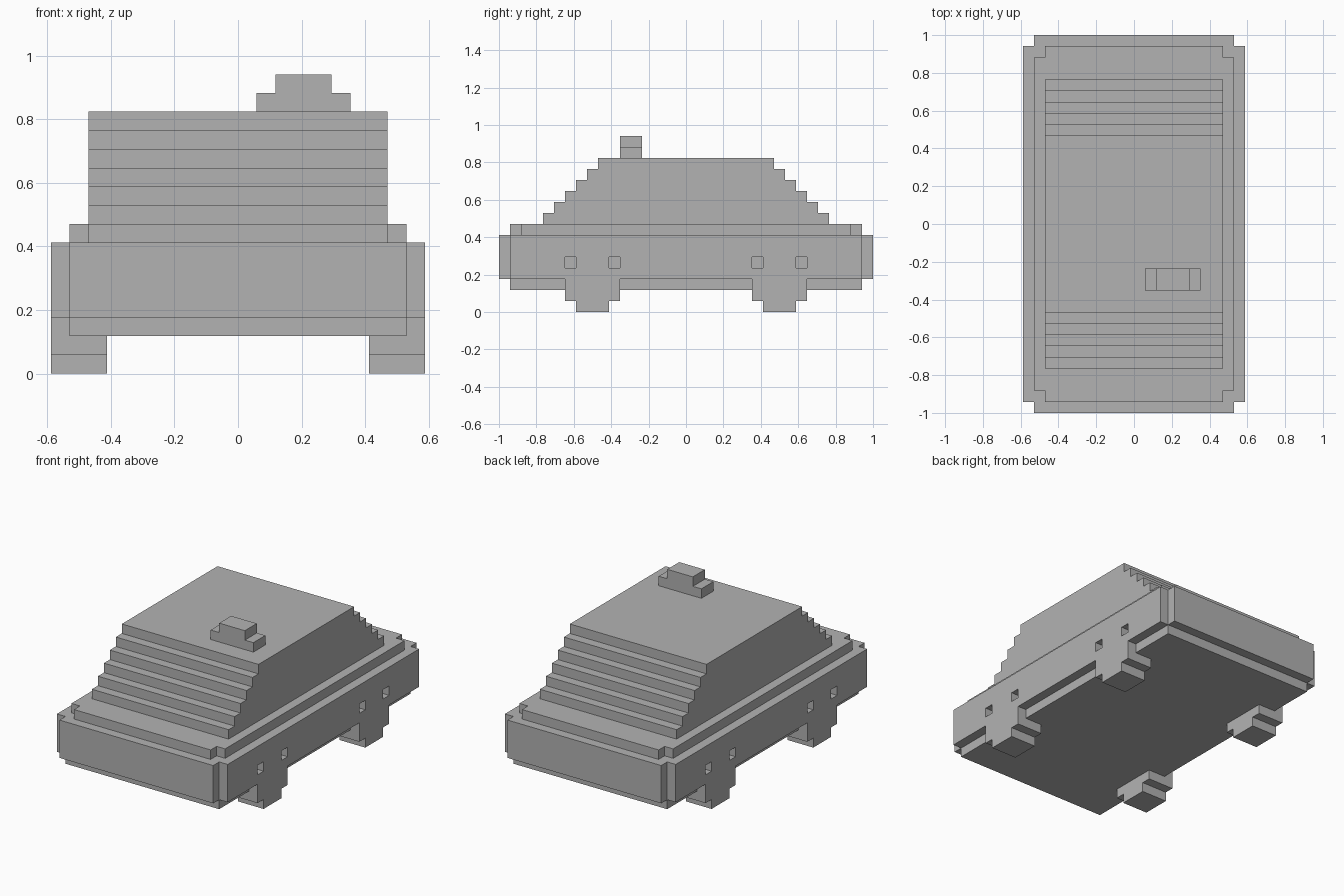
import bpy
import bmesh
from mathutils import Vector

U = 1 / 17  # one block of the blocky grid

cube = bpy.data.objects.get("Cube")
if cube:
    bpy.data.objects.remove(cube, do_unlink=True)

GREY = (0.448, 0.448, 0.448, 1)
mat = bpy.data.materials.new("plain_grey")
mat.use_nodes = True
mat.diffuse_color = GREY
mat.node_tree.nodes["Principled BSDF"].inputs["Base Color"].default_value = GREY


def prism(name, outline, axis, lo, hi):
    """Extrude a flat outline along an axis, all in blocks."""
    place = {"x": lambda a, b: (lo, a, b), "z": lambda a, b: (a, b, lo)}[axis]
    step = Vector((1, 0, 0)) if axis == "x" else Vector((0, 0, 1))
    bm = bmesh.new()
    face = bm.faces.new([bm.verts.new(Vector(place(a, b)) * U) for a, b in outline])
    new = bmesh.ops.extrude_face_region(bm, geom=[face])["geom"]
    bmesh.ops.translate(bm, vec=step * (hi - lo) * U,
                        verts=[v for v in new if isinstance(v, bmesh.types.BMVert)])
    bmesh.ops.recalc_face_normals(bm, faces=bm.faces)
    mesh = bpy.data.meshes.new(name)
    bm.to_mesh(mesh)
    bm.free()
    mesh.materials.append(mat)
    obj = bpy.data.objects.new(name, mesh)
    bpy.context.collection.objects.link(obj)
    return obj


def rect(a0, a1, b0, b1):
    return [(a0, b0), (a1, b0), (a1, b1), (a0, b1)]


def notched(a, b):
    """Rectangle with one block missing from each corner."""
    quarter = [(a, b - 1), (a - 1, b - 1), (a - 1, b)]
    right = [(x, -y) for x, y in reversed(quarter)] + quarter
    return right + [(-x, y) for x, y in reversed(right)]


def stepped(rows, centre=0):
    """Symmetrical stepped profile from (half width, bottom, top) rows."""
    side = []
    for half, bottom, top in rows:
        side += [(half, bottom), (half, top)]
    return [(centre + h, z) for h, z in side] + [(centre - h, z) for h, z in reversed(side)]


# Body: underside, main hull and raised deck
prism("underside", rect(-9, 9, -16, 16), "z", 2, 3)
hull = prism("hull", notched(10, 17), "z", 3, 7)
prism("deck", notched(9, 16), "z", 7, 8)

# Cabin stepping inwards at both ends
prism("cabin", stepped([(13 - i, 8 + i, 9 + i) for i in range(6)]), "x", -8, 8)

# Wheels, with small pockets in the hull above their corners
for side, sx in (("left", 1), ("right", -1)):
    for end, cy in (("front", -8.5), ("rear", 8.5)):
        lo, hi = sorted((7 * sx, 10 * sx))
        prism(f"{end}_{side}_wheel", stepped([(1.5, 0, 1), (2.5, 1, 3)], cy), "x", lo, hi)
        for offset in (-2, 2):
            y = cy + offset
            lo, hi = sorted((9 * sx, 11 * sx))
            cutter = prism("pocket_cutter", rect(y - 0.5, y + 0.5, 4, 5), "x", lo, hi)
            cutter.hide_render = True
            cut = hull.modifiers.new("pocket", "BOOLEAN")
            cut.operation = "DIFFERENCE"
            cut.solver = "EXACT"
            cut.object = cutter
            bpy.context.view_layer.objects.active = hull
            bpy.ops.object.modifier_apply(modifier=cut.name)
            bpy.data.objects.remove(cutter, do_unlink=True)

# Stepped roof sign, set off to the left near the front
prism("roof_sign_base", rect(1, 6, -6, -4), "z", 14, 15)
prism("roof_sign_top", rect(2, 5, -6, -4), "z", 15, 16)
